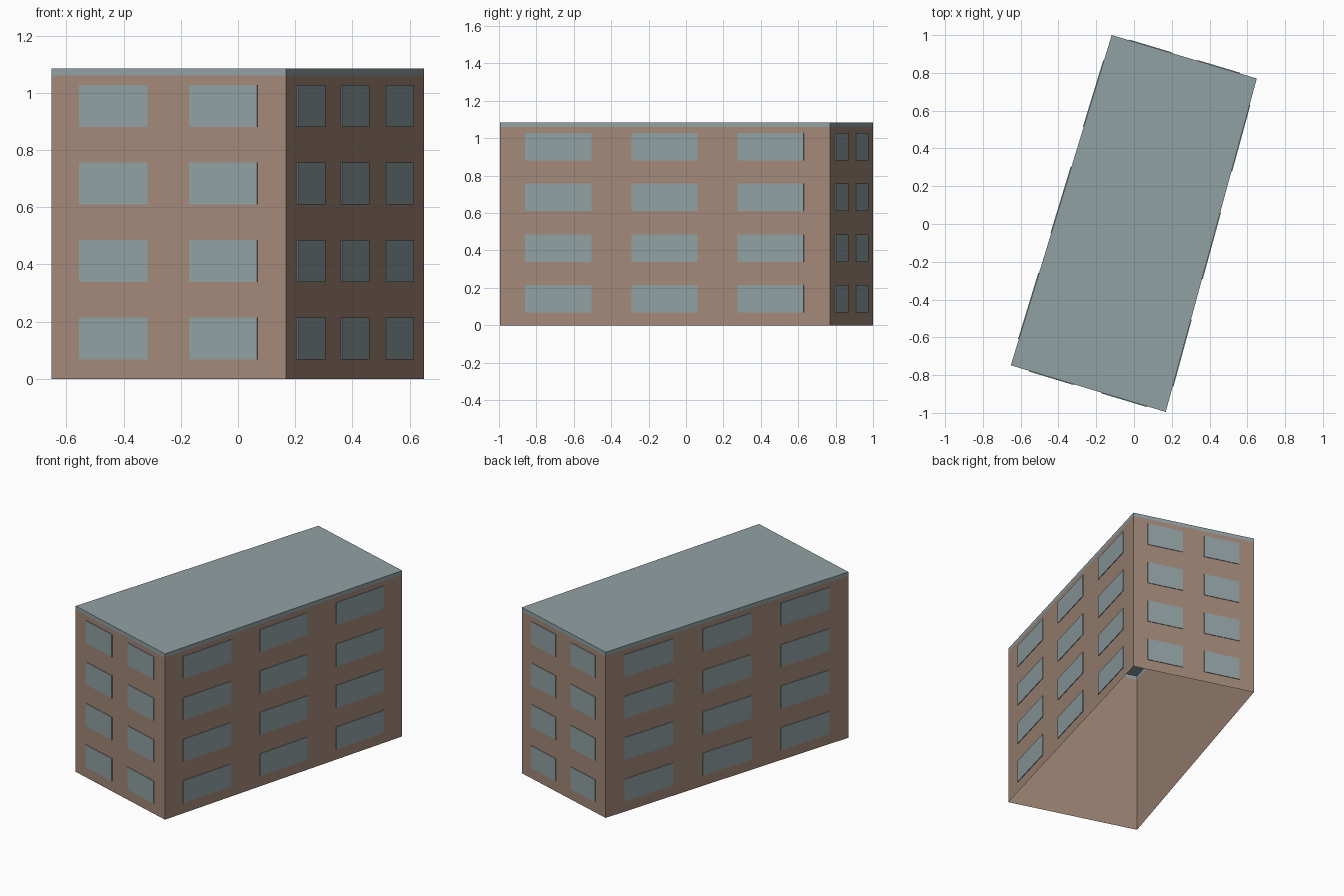
import bpy
import bmesh
from mathutils import Vector

cube = bpy.data.objects.get("Cube")
if cube:
    bpy.data.objects.remove(cube, do_unlink=True)


def make_material(name, rgb):
    linear = [((c / 255 + 0.055) / 1.055) ** 2.4 for c in rgb] + [1.0]
    mat = bpy.data.materials.new(name)
    mat.use_nodes = True
    mat.diffuse_color = linear
    bsdf = mat.node_tree.nodes["Principled BSDF"]
    bsdf.inputs["Base Color"].default_value = linear
    bsdf.inputs["Roughness"].default_value = 0.8
    return mat


brick = make_material("brown wall", (162, 136, 120))
slate = make_material("grey teal", (145, 161, 163))


def add_prism(bm, ring, offset, cap):
    """Sweep a closed ring along an offset, leaving its start open."""
    start = [bm.verts.new(p) for p in ring]
    end = [bm.verts.new(p + offset) for p in ring]
    for i in range(len(ring)):
        j = (i + 1) % len(ring)
        bm.faces.new((start[i], start[j], end[j], end[i]))
    if cap:
        bm.faces.new(end)


def finish(bm, name, mat):
    mesh = bpy.data.meshes.new(name)
    bm.to_mesh(mesh)
    bm.free()
    mesh.materials.append(mat)
    obj = bpy.data.objects.new(name, mesh)
    bpy.context.collection.objects.link(obj)


# Ground plan, counter-clockwise from the front left corner as seen in front
plan = [Vector(p) for p in ((-0.652, -0.748, 0), (0.168, -0.995, 0),
                            (0.65, 0.77, 0), (-0.118, 1.0, 0))]
EAVES, TOP = 1.06, 1.085
UP = Vector((0, 0, 1))

# Thin walls, open underneath
bm = bmesh.new()
add_prism(bm, plan, UP * EAVES, False)
finish(bm, "walls", brick)

# Flat roof with a narrow edge band
bm = bmesh.new()
add_prism(bm, [p + UP * EAVES for p in plan], UP * (TOP - EAVES), True)
finish(bm, "roof", slate)

# Windows: column spans as fractions of each wall's length, on four floors
short_spans = ((0.118, 0.41), (0.587, 0.878))
long_spans = ((0.077, 0.278), (0.399, 0.599), (0.721, 0.921))
SILL, HEIGHT, STOREY, DEPTH = 0.068, 0.147, 0.271, 0.004

for side, name in enumerate(("front", "left", "back", "right")):
    a, b = plan[side], plan[(side + 1) % 4]
    outward = (b - a).cross(UP).normalized()
    bm = bmesh.new()
    for t0, t1 in (long_spans if side % 2 else short_spans):
        for floor in range(4):
            low = UP * (SILL + floor * STOREY)
            high = low + UP * HEIGHT
            p, q = a.lerp(b, t0), a.lerp(b, t1)
            add_prism(bm, [p + low, q + low, q + high, p + high],
                      outward * DEPTH, True)
    finish(bm, name + "_windows", slate)
